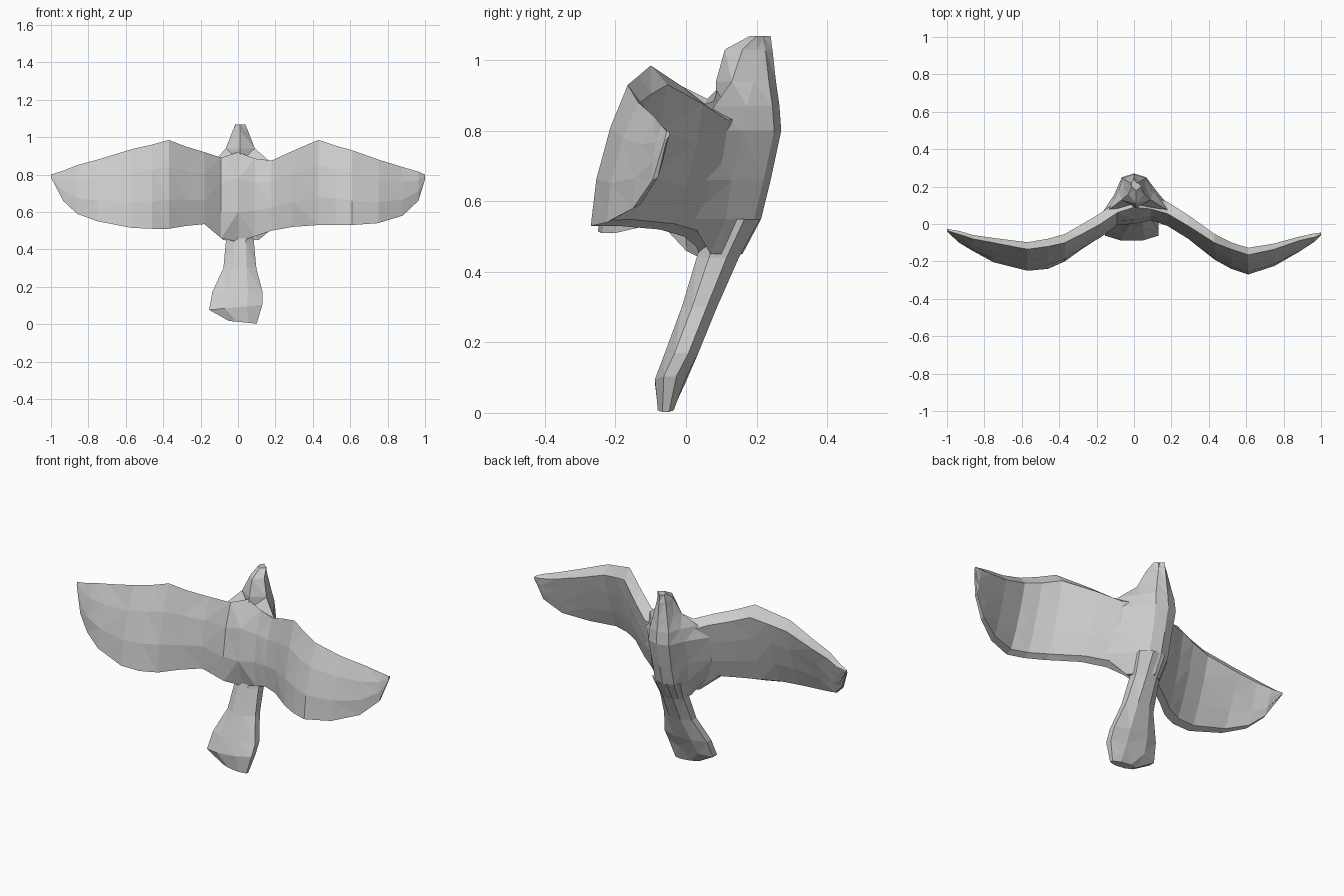
import bpy, bmesh, math


def loft(name, rings):
    """Skin a closed shape through equal-length rings, flat and triangulated."""
    bm = bmesh.new()
    vs = [[bm.verts.new(p) for p in r] for r in rings]
    n = len(rings[0])
    for a, b in zip(vs, vs[1:]):
        for i in range(n):
            j = (i + 1) % n
            bm.faces.new((a[i], a[j], b[j], b[i]))
    bm.faces.new(vs[0][::-1])
    bm.faces.new(vs[-1])
    bmesh.ops.recalc_face_normals(bm, faces=bm.faces)
    bmesh.ops.triangulate(bm, faces=bm.faces)
    me = bpy.data.meshes.new(name)
    bm.to_mesh(me)
    bm.free()
    ob = bpy.data.objects.new(name, me)
    bpy.context.collection.objects.link(ob)
    return ob


def wing(name, stations):
    """Bowed blade sections: x, z low, z high, y low, y high, bow, thickness."""
    rings = []
    for x, z0, z1, y0, y1, bow, t in stations:
        def pt(s, back):
            y = y0 + (y1 - y0) * s - bow * math.sin(math.pi * s)
            return (x, y + back * t, z0 + (z1 - z0) * s)
        rings.append([pt(0, 0), pt(.33, 0), pt(.7, 0), pt(1, 0),
                      pt(.88, .9), pt(.6, 1.1), pt(.3, .95), pt(.04, .5)])
    return loft(name, rings)


# Wings, meeting at the breast ridge
root = (0, .44, .92, .04, .09, .065, .10)
wing("right_wing", [
    root,
    (.09, .47, .885, .03, .08, .03, .10),
    (.18, .50, .875, -.005, .055, .03, .09),
    (.29, .52, .925, -.075, -.01, .03, .085),
    (.43, .53, .985, -.19, -.10, .025, .075),
    (.52, .53, .955, -.24, -.135, .025, .065),
    (.61, .53, .93, -.27, -.165, .022, .065),
    (.75, .54, .88, -.225, -.135, .022, .055),
    (.88, .58, .84, -.15, -.09, .02, .04),
    (.965, .66, .815, -.095, -.07, .01, .03),
    (1.0, .775, .80, -.06, -.055, 0, .01)])
wing("left_wing", [
    root,
    (-.09, .46, .89, .00, .06, .03, .09),
    (-.18, .535, .92, -.07, .00, .03, .085),
    (-.28, .525, .95, -.135, -.055, .025, .08),
    (-.37, .51, .985, -.20, -.10, .025, .075),
    (-.46, .51, .96, -.24, -.12, .02, .07),
    (-.57, .515, .935, -.25, -.135, .02, .065),
    (-.75, .55, .88, -.205, -.10, .02, .05),
    (-.86, .59, .85, -.145, -.08, .02, .04),
    (-.935, .66, .82, -.10, -.055, .01, .03),
    (-1.0, .785, .80, -.04, -.035, 0, .01)])

# Torso: flanks sweep from the wing backs to a blunt ridge, then up to the head
rings = []
for z, wl, wr, wb, y_front, y_root, y_back in [
        (.45, .08, .11, .05, .06, .07, .16),
        (.55, .15, .23, .06, .06, .01, .213),
        (.66, .18, .26, .06, .07, .02, .24),
        (.80, .18, .24, .065, .07, .045, .27),
        (.87, .13, .17, .06, .085, .08, .265),
        (.94, .065, .09, .045, .085, .13, .255),
        (1.03, .03, .055, .027, .11, .16, .245),
        (1.068, .012, .04, .015, .18, .20, .24)]:
    y_mid = (y_root + y_back) / 2
    rings.append([(.012, y_front, z), (wr, y_root, z),
                  (wb + .4 * (wr - wb), y_mid, z), (wb, y_back - .02, z),
                  (.0, y_back, z), (-wb, y_back - .02, z),
                  (-wb - .35 * (wl - wb), y_mid, z), (-wl, y_root, z)])
loft("torso", rings)

# Fanned tail: rounded rectangles, twisted a little at the tip
rings = []
for z, cx, w, y0, y1, tilt in [
        (.01, .025, .075, -.08, -.035, -.008),
        (.09, -.012, .142, -.088, -.002, .015),
        (.17, -.003, .135, -.06, .035, 0),
        (.30, .01, .088, -.012, .088, 0),
        (.44, .01, .075, .03, .15, 0),
        (.55, .01, .09, .06, .21, 0)]:
    c, d = (y0 + y1) / 2, (y1 - y0) / 2
    ring = []
    for i in range(8):
        a = 2 * math.pi * (i + .5) / 8
        k = 1 / math.cos(math.pi / 8)
        ring.append((cx + w * k * math.cos(a), c + d * k * math.sin(a),
                     z + tilt * math.cos(a)))
    rings.append(ring)
loft("tail", rings)
